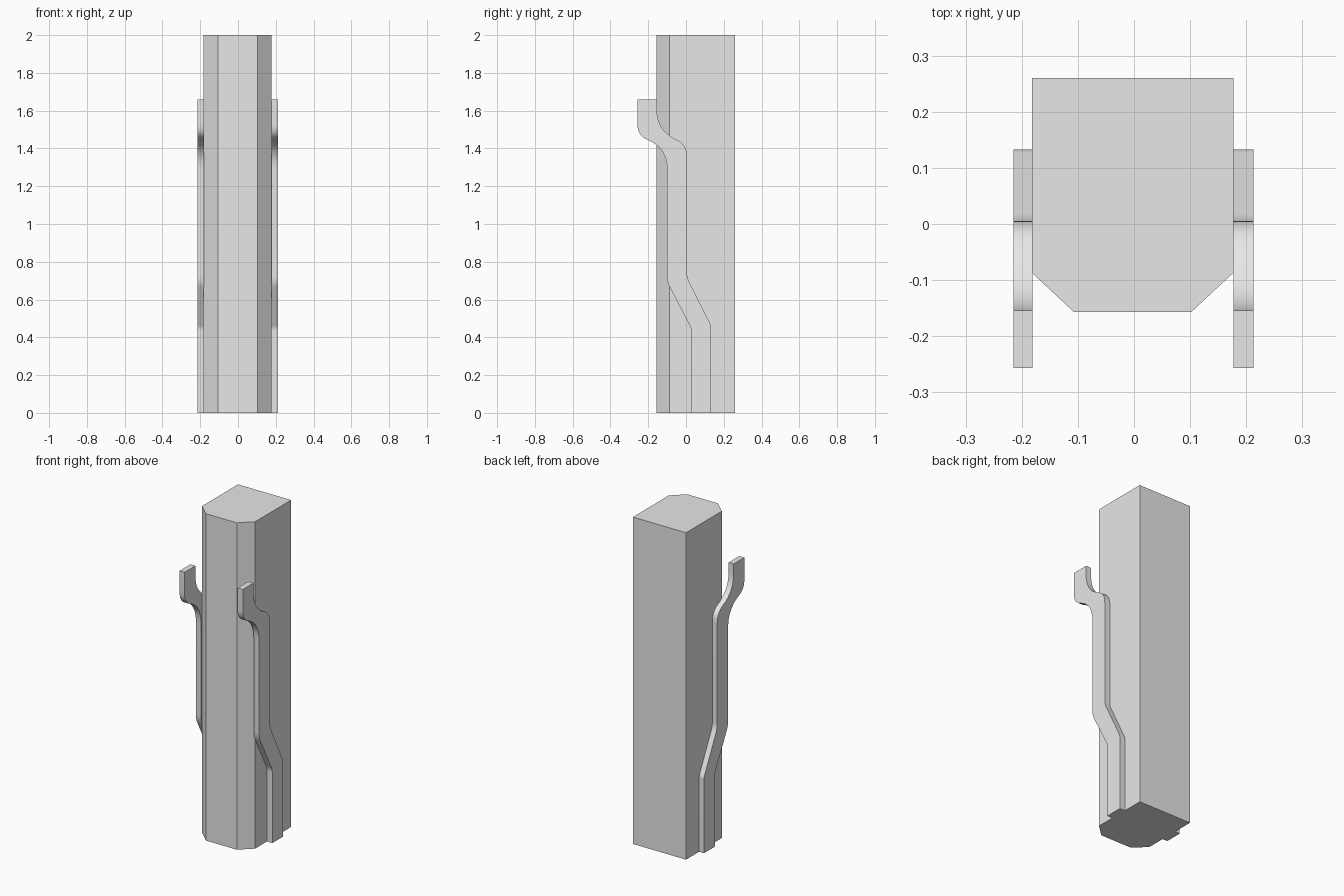
import bpy
import bmesh
from mathutils import Vector

cube = bpy.data.objects.get("Cube")
if cube:
    bpy.data.objects.remove(cube, do_unlink=True)

grey = bpy.data.materials.new("plain_grey")
grey.use_nodes = True
grey.diffuse_color = (0.8, 0.8, 0.8, 1)
grey.node_tree.nodes["Principled BSDF"].inputs["Base Color"].default_value = (0.8, 0.8, 0.8, 1)


def extrude_profile(name, points, offset):
    """Make a closed solid by sweeping a flat outline along an offset."""
    bm = bmesh.new()
    face = bm.faces.new([bm.verts.new(p) for p in points])
    swept = bmesh.ops.extrude_face_region(bm, geom=[face], use_keep_orig=True)
    moved = [v for v in swept["geom"] if isinstance(v, bmesh.types.BMVert)]
    bmesh.ops.translate(bm, verts=moved, vec=offset)
    bmesh.ops.recalc_face_normals(bm, faces=bm.faces)
    mesh = bpy.data.meshes.new(name)
    bm.to_mesh(mesh)
    bm.free()
    mesh.materials.append(grey)
    obj = bpy.data.objects.new(name, mesh)
    bpy.context.collection.objects.link(obj)
    return obj


def round_corners(corners, steps=8):
    """Replace each (y, z, trim) corner by a curve starting trim away from it."""
    result = []
    for i, (y, z, trim) in enumerate(corners):
        here = Vector((y, z))
        if trim == 0:
            result.append(here)
            continue
        before = Vector(corners[i - 1][:2])
        after = Vector(corners[(i + 1) % len(corners)][:2])
        start = here + (before - here).normalized() * trim
        end = here + (after - here).normalized() * trim
        for k in range(steps + 1):
            t = k / steps
            result.append(start * (1 - t) ** 2 + here * 2 * t * (1 - t) + end * t ** 2)
    return result


# Tall column with two bevelled front corners
column_outline = [(-0.182, 0.26), (-0.182, -0.087), (-0.107, -0.157),
                  (0.102, -0.157), (0.177, -0.087), (0.177, 0.26)]
extrude_profile("column", [(x, y, 0) for x, y in column_outline], (0, 0, 2))

# Side rails: back edge going up, then front edge going down
rail_corners = [
    (0.133, 0, 0), (0.133, 0.463, 0.015), (0.005, 0.717, 0.03),
    (0.005, 1.42, 0.06), (-0.154, 1.495, 0.11), (-0.154, 1.66, 0),
    (-0.257, 1.66, 0), (-0.257, 1.47, 0.055), (-0.1, 1.40, 0.11),
    (-0.1, 0.692, 0.03), (0.027, 0.45, 0.015), (0.027, 0, 0),
]
rail_outline = round_corners(rail_corners)
for name, inner, width in (("left_rail", 0.177, 0.036), ("right_rail", -0.181, -0.034)):
    rail = extrude_profile(name, [(inner, y, z) for y, z in rail_outline], (width, 0, 0))
    bpy.ops.object.select_all(action="DESELECT")
    rail.select_set(True)
    bpy.context.view_layer.objects.active = rail
    bpy.ops.object.shade_smooth_by_angle()
